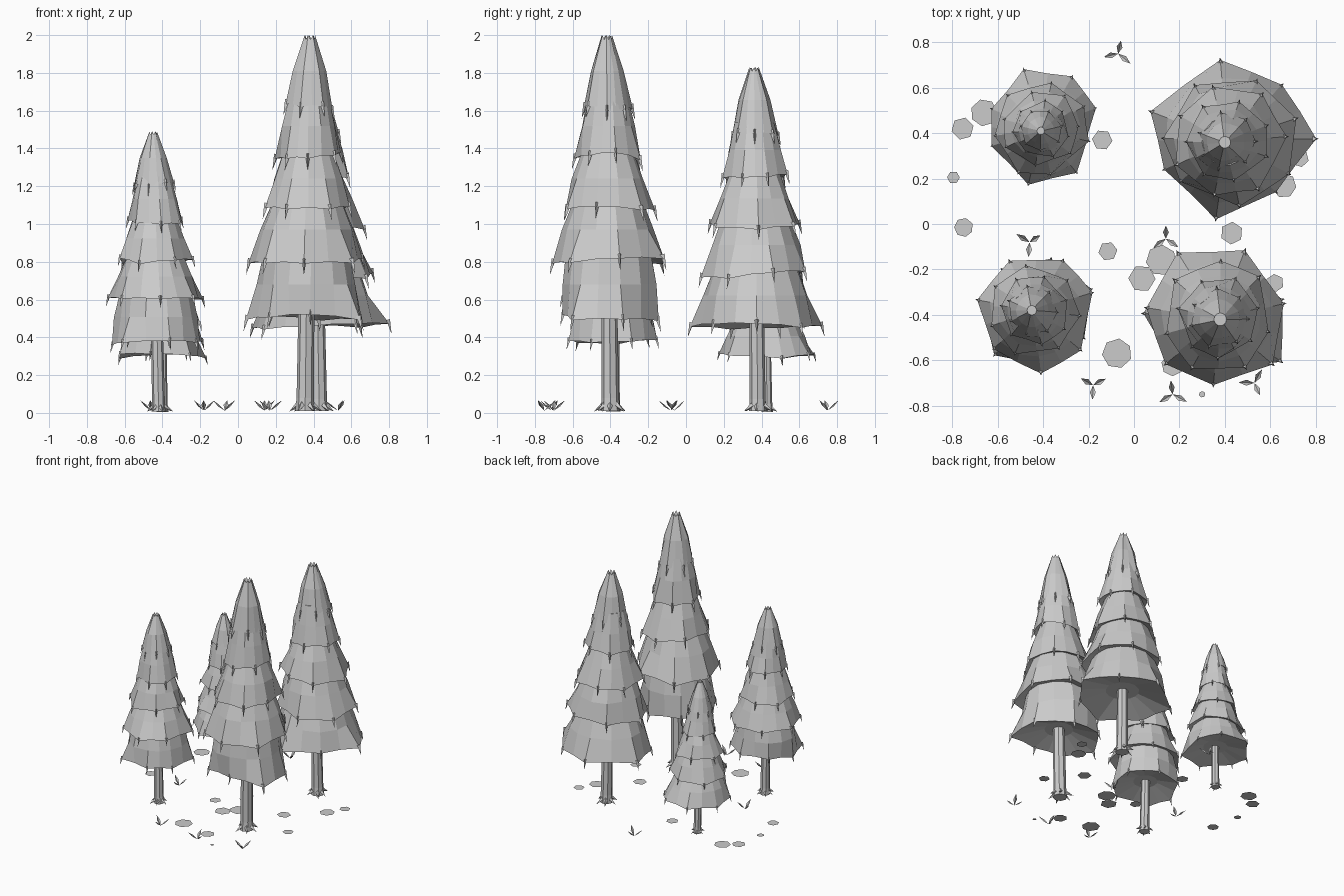
import bpy, bmesh, math, random
from math import cos, sin, pi, tau
from mathutils import Vector, Matrix

random.seed(11)
if "Cube" in bpy.data.objects:
    bpy.data.objects.remove(bpy.data.objects["Cube"])

grey = bpy.data.materials.new("light_grey")
grey.use_nodes = True
grey.diffuse_color = (0.6, 0.6, 0.6, 1)
grey.node_tree.nodes["Principled BSDF"].inputs["Base Color"].default_value = (0.6, 0.6, 0.6, 1)


def finish(bm, name, solid=True):
    if solid:
        bmesh.ops.recalc_face_normals(bm, faces=bm.faces)
    mesh = bpy.data.meshes.new(name)
    bm.to_mesh(mesh)
    bm.free()
    mesh.materials.append(grey)
    bpy.context.collection.objects.link(bpy.data.objects.new(name, mesh))


def bridge(bm, a, b):
    n = len(a)
    for i in range(n):
        j = (i + 1) % n
        bm.faces.new((a[i], a[j], b[j], b[i]))


def spike(bm, base, tip, radius, sides=3):
    # thin pointed cone from base to tip
    d = tip - base
    turn = d.to_track_quat('Z', 'Y').to_matrix().to_4x4()
    bmesh.ops.create_cone(bm, segments=sides, radius1=radius, radius2=0, depth=d.length,
                          cap_ends=True, matrix=Matrix.Translation((base + tip) / 2) @ turn)


def jitter(amount):
    return random.uniform(1 - amount, 1 + amount)


def polar(angle, r=1.0):
    return Vector((r * cos(angle), r * sin(angle), 0))


def lift(z):
    return Vector((0, 0, z))


SIDES = 7
HEMS = (0.25, 0.40, 0.54, 0.68, 0.81)
TOPS = (0.43, 0.57, 0.70, 0.84, 1.0)


def branch_tier(name, axis, H, hem, top, corners, r_top, crown):
    # many-cornered skirt of branches with a recessed underside
    bm = bmesh.new()
    centre = axis(hem * H)
    r = sum(c.length for c in corners) / SIDES
    corners = [c + lift(H * random.uniform(-0.012, 0.010)) for c in corners]
    rim = []
    for i, c in enumerate(corners):
        rim += [c, (c + corners[(i + 1) % SIDES]) / 2 * jitter(0.02) + lift(0.004 * H)]
    dirs = [Vector((p.x, p.y, 0)).normalized() for p in rim]
    outer = [bm.verts.new(centre + p + lift(hem * H)) for p in rim]
    z_mid = (hem + (top - hem) * 0.5) * H
    r_mid = r_top + (r - r_top) * (0.58 if crown else 0.46)
    mid = [bm.verts.new(axis(z_mid) + o * r_mid * jitter(0.05) + lift(z_mid)) for o in dirs]
    upper = [bm.verts.new(axis(top * H) + o * r_top
                          + lift(top * H - (0.012 * H * (i % 2) if crown else 0)))
             for i, o in enumerate(dirs)]
    inner = [bm.verts.new(centre + o * r * 0.35 + lift((hem + 0.035) * H)) for o in dirs]
    bridge(bm, outer, mid)
    bridge(bm, mid, upper)
    bridge(bm, inner, outer)
    bm.faces.new(inner)
    bm.faces.new(upper)
    # drooping needle tips at the hem corners
    for c, o in zip(corners, dirs[::2]):
        root = centre + c - o * 0.006 * H + lift((hem + 0.012) * H)
        spike(bm, root, root + o * 0.012 * H - lift(0.042 * H), 0.0075 * H)
    finish(bm, name)


def tree(label, base, peak, H, lowest, radii, turn):
    base, peak = Vector((*base, 0)), Vector((*peak, 0))

    def axis(z):
        return base.lerp(peak, z / H)

    # trunk with a slight lean
    bm = bmesh.new()
    rings = []
    for z, r in ((0.005, 0.026), (0.04, 0.023), (0.3, 0.021)):
        rings.append([bm.verts.new(axis(z * H) + polar(tau * i / 8, r * H) + lift(z * H))
                      for i in range(8)])
    bridge(bm, rings[0], rings[1])
    bridge(bm, rings[1], rings[2])
    bm.faces.new(rings[0])
    bm.faces.new(rings[2])
    # splayed roots
    for i in range(6):
        o = polar(tau * i / 6 + random.uniform(-0.2, 0.2))
        spike(bm, base + o * 0.014 * H + lift(0.025 * H),
              base + o * 0.046 * H * jitter(0.12) + lift(0.008), 0.01 * H, 4)
    finish(bm, label + "_trunk")

    # lowest tier follows its own outline, the others are loosely regular
    radii = [sum(r for _, r in lowest) / SIDES, *radii, radii[-1] * 0.71]
    for t, r in enumerate(radii):
        if t == 0:
            corners = [polar(math.radians(a), rad) for a, rad in lowest]
        else:
            start = math.radians(turn) + (t - 1) * 0.55 * tau / SIDES
            corners = [polar(start + tau * i / SIDES + random.uniform(-0.12, 0.12),
                             r * jitter(0.06)) for i in range(SIDES)]
        crown = t == len(radii) - 1
        r_top = 0.014 * H if crown else radii[t + 1] * (0.83 if t == 3 else 0.72)
        branch_tier(f"{label}_branches_{t + 1}", axis, H, HEMS[t], TOPS[t], corners, r_top, crown)


tree("back_left_tree", (-0.40, 0.43), (-0.41, 0.41), 1.2,
     ((20, .25), (60, .26), (108, .27), (160, .24), (200, .24), (256, .26), (307, .25)),
     (0.215, 0.17, 0.125), 30)
tree("back_right_tree", (0.43, 0.38), (0.40, 0.36), 1.83,
     ((0, .38), (46, .33), (97, .35), (161, .37), (205, .32), (260, .36), (311, .31)),
     (0.30, 0.245, 0.18), 20)
tree("front_left_tree", (-0.42, -0.385), (-0.45, -0.38), 1.49,
     ((22, .26), (75, .24), (130, .24), (180, .24), (226, .27), (286, .25), (330, .24)),
     (0.265, 0.20, 0.155), 169)
tree("front_right_tree", (0.355, -0.40), (0.38, -0.42), 2.0,
     ((14, .30), (75, .27), (131, .29), (178, .32), (225, .28), (275, .25), (325, .35)),
     (0.315, 0.245, 0.18), 270)

# flat stones on the ground
STONES = ((-.755, .42, .05), (-.66, .49, .06), (-.795, .205, .028), (-.75, -.015, .042),
          (-.115, -.12, .042), (-.075, -.57, .066), (.035, -.24, .06), (.12, -.16, .068),
          (.43, -.04, .05), (.66, .17, .055), (.73, .29, .04), (.3, -.75, .014),
          (-.14, .37, .045), (.17, -.62, .05), (.62, -.26, .04))
bm = bmesh.new()
for k, (x, y, r) in enumerate(STONES):
    bmesh.ops.create_circle(bm, cap_ends=True, segments=6 + k % 2, radius=r,
                            matrix=Matrix.Translation((x, y, 0.004))
                            @ Matrix.Rotation(random.uniform(0, pi), 4, 'Z'))
finish(bm, "ground_stones", solid=False)

# grass tufts, three folded leaf blades each: x, y, first direction in degrees
TUFTS = ((-.07, .75, 75), (-.46, -.08, 30), (.14, -.065, 90),
         (-.18, -.71, 30), (.17, -.75, 95), (.53, -.70, 60))
bm = bmesh.new()
for x, y, turn in TUFTS:
    root = Vector((x, y, 0.012))
    for b in range(3):
        a = math.radians(turn) + tau * b / 3 + random.uniform(-0.12, 0.12)
        o, side = polar(a), polar(a + pi / 2, 0.013)
        length = 0.065 * jitter(0.12)
        middle = root + o * length * 0.5 + lift(0.03)
        v = [bm.verts.new(p) for p in (root, middle + side, root + o * length + lift(0.055),
                                       middle - side, middle + o * 0.004 - lift(0.008))]
        bm.faces.new((v[0], v[4], v[2], v[1]))
        bm.faces.new((v[0], v[3], v[2], v[4]))
finish(bm, "grass_tufts", solid=False)
